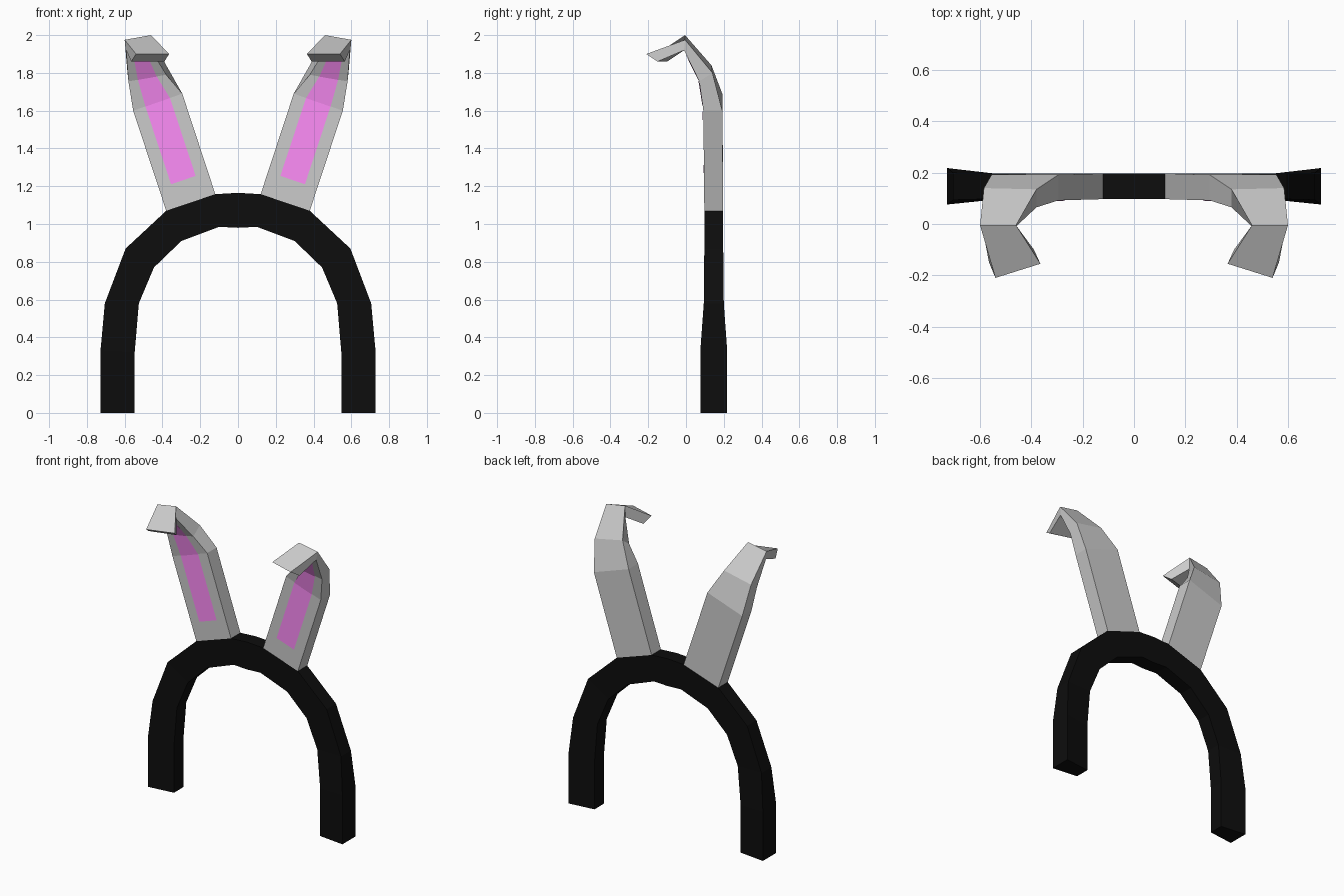
import bpy, bmesh
from mathutils import Vector

if "Cube" in bpy.data.objects:
    bpy.data.objects.remove(bpy.data.objects["Cube"])


def material(name, color):
    m = bpy.data.materials.new(name)
    m.diffuse_color = (*color, 1)
    m.use_nodes = True
    m.node_tree.nodes["Principled BSDF"].inputs["Base Color"].default_value = m.diffuse_color
    return m


def finish(name, bm, mat=None):
    # Turn a right-half bmesh into an object mirrored across x = 0
    me = bpy.data.meshes.new(name)
    bm.to_mesh(me)
    bm.free()
    ob = bpy.data.objects.new(name, me)
    bpy.context.collection.objects.link(ob)
    if mat:
        me.materials.append(mat)
    mod = ob.modifiers.new("mirror", 'MIRROR')
    mod.use_clip = True
    return ob


def loft(name, rings, caps, mat=None):
    # Skin a list of four-point rings; caps lists the ring indices to close
    bm = bmesh.new()
    vs = [[bm.verts.new(p) for p in r] for r in rings]
    for a, b in zip(vs, vs[1:]):
        for i in range(4):
            j = (i + 1) % 4
            bm.faces.new((a[i], a[j], b[j], b[i]))
    for c in caps:
        bm.faces.new(vs[c])
    bmesh.ops.recalc_face_normals(bm, faces=bm.faces)
    return finish(name, bm, mat)


black = material("black", (0.004, 0.004, 0.004))
pink = material("pink", (1.0, 0.27, 0.95))

# Headband: outer x, z, inner x, z, outer half depth (feet flare outward)
YC = 0.147
band = [
    (0.00, 1.165, 0.00, 0.98, 0.05),
    (0.12, 1.158, 0.10, 0.985, 0.05),
    (0.38, 1.07, 0.30, 0.91, 0.05),
    (0.595, 0.87, 0.445, 0.77, 0.05),
    (0.705, 0.58, 0.525, 0.58, 0.053),
    (0.728, 0.33, 0.547, 0.32, 0.071),
    (0.728, 0.00, 0.547, 0.00, 0.071),
]
rings = [[(xo, YC - d, zo), (xo, YC + d, zo), (xi, YC + 0.05, zi), (xi, YC - 0.05, zi)]
         for xo, zo, xi, zi, d in band]
# the mirror plane stays open, the foot is capped
loft("headband", rings, [-1], black)

# Ears: rings of front inner, front outer, back outer, back inner
ear = [
    [(0.12, 0.097, 1.158), (0.38, 0.097, 1.07), (0.38, 0.197, 1.07), (0.12, 0.197, 1.158)],
    [(0.295, 0.092, 1.69), (0.555, 0.092, 1.60), (0.555, 0.192, 1.60), (0.295, 0.192, 1.69)],
    [(0.38, 0.065, 1.79), (0.58, 0.07, 1.755), (0.585, 0.14, 1.80), (0.38, 0.135, 1.84)],
    [(0.46, -0.01, 1.92), (0.592, -0.01, 1.92), (0.60, -0.005, 1.975), (0.46, -0.005, 2.0)],
    [(0.39, -0.10, 1.86), (0.565, -0.15, 1.86), (0.54, -0.21, 1.90), (0.365, -0.155, 1.90)],
]
loft("ears", ear, [0, -1])

# Pink inner ear: strip lying just in front of the ear's front faces
front = [(Vector(r[0]), Vector(r[1])) for r in ear[:4]]
start = tuple(front[0][k].lerp(front[1][k], 0.225) for k in (0, 1))
bm = bmesh.new()
rows = []
for a, b in [start] + front[1:]:
    rows.append([bm.verts.new(a.lerp(b, t) + Vector((0, -0.004, -0.001))) for t in (0.25, 0.75)])
for p, q in zip(rows, rows[1:]):
    bm.faces.new((p[0], p[1], q[1], q[0]))
finish("inner_ears", bm, pink)
